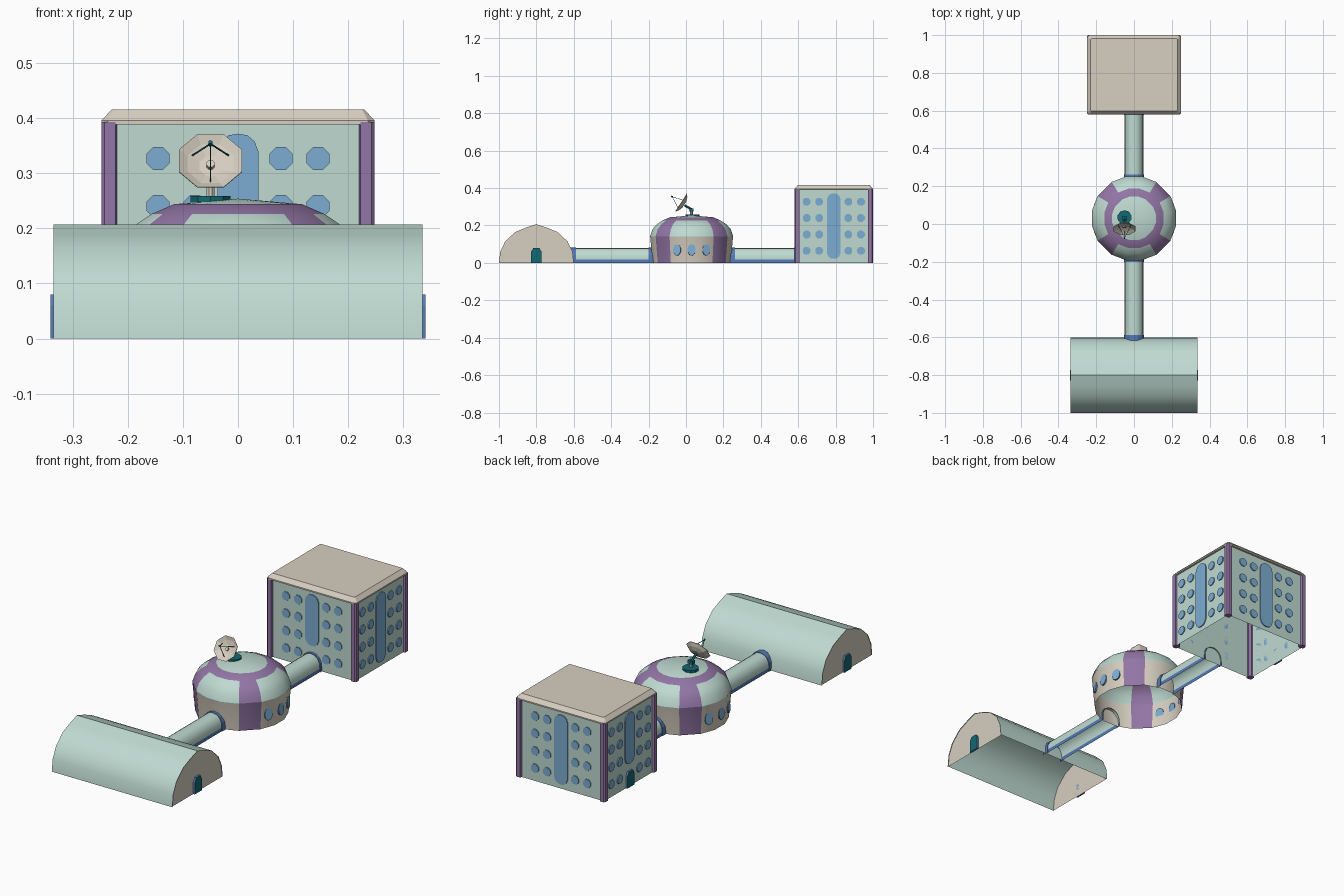
import bpy, bmesh, math
from mathutils import Vector, Matrix

if "Cube" in bpy.data.objects:
    bpy.data.objects.remove(bpy.data.objects["Cube"])

def material(name, rgb):
    m = bpy.data.materials.new(name)
    m.diffuse_color = (*rgb, 1)
    m.use_nodes = True
    m.node_tree.nodes["Principled BSDF"].inputs["Base Color"].default_value = m.diffuse_color
    return m

MINT = material("mint panel", (.52, .70, .64))
BEIGE = material("warm beige", (.68, .62, .53))
PURPLE = material("purple trim", (.29, .18, .38))
GLASS = material("window blue", (.20, .42, .65))
BLUE = material("frame blue", (.09, .20, .47))
TEAL = material("dark teal", (.006, .14, .17))

def build(name, verts, faces, mats, rule=None, smooth=None):
    me = bpy.data.meshes.new(name)
    me.from_pydata([tuple(v) for v in verts], [], faces)
    ob = bpy.data.objects.new(name, me)
    bpy.context.collection.objects.link(ob)
    for m in mats:
        me.materials.append(m)
    bm = bmesh.new()
    bm.from_mesh(me)
    bmesh.ops.recalc_face_normals(bm, faces=bm.faces)
    bm.to_mesh(me)
    bm.free()
    if rule:
        for p in me.polygons:
            p.material_index = rule(p)
    if smooth:
        bpy.ops.object.select_all(action='DESELECT')
        ob.select_set(True)
        bpy.context.view_layer.objects.active = ob
        bpy.ops.object.shade_smooth_by_angle(angle=math.radians(smooth))
    return ob

def extrude(name, outline, frame, depth, mats, rule=None, cap=True, closed=True, smooth=None):
    """Extrude a 2D outline along the local z of a frame matrix."""
    n = len(outline)
    v = [frame @ Vector((a, b, d)) for d in (0, depth) for a, b in outline]
    f = [(i, (i+1) % n, n+(i+1) % n, n+i) for i in range(n if closed else n-1)]
    if cap:
        f += [tuple(range(n)), tuple(range(n, 2*n))]
    return build(name, v, f, mats, rule, smooth)

def facing(pos, angle):
    """Local x runs sideways, y is up, z points outward at the given heading."""
    c, s = math.cos(angle), math.sin(angle)
    m = Matrix(((-s, 0, c, 0), (c, 0, s, 0), (0, 1, 0, 0), (0, 0, 0, 1)))
    return Matrix.Translation(pos) @ m

def ellipse(rx, ry, n, cx=0, cy=0):
    return [(cx+rx*math.cos(2*math.pi*(i+.5)/n), cy+ry*math.sin(2*math.pi*(i+.5)/n)) for i in range(n)]

def mirror(half):
    """Arch outline from its right half, listed from bottom to top."""
    return half + [(-a, b) for a, b in reversed(half) if a > 1e-6]

def box(name, lo, hi, mat):
    f = Matrix.Translation((0, 0, lo[2]))
    o = [(lo[0], lo[1]), (hi[0], lo[1]), (hi[0], hi[1]), (lo[0], hi[1])]
    return extrude(name, o, f, hi[2]-lo[2], [mat])

def rod(name, a, b, r, mat, n=6):
    d = Vector(b)-Vector(a)
    m = Matrix.Translation(a) @ d.to_track_quat('Z', 'Y').to_matrix().to_4x4()
    return extrude(name, ellipse(r, r, n), m, d.length, [mat])

RIGHT, BACK, LEFT, FRONT = 0, math.pi/2, math.pi, -math.pi/2
DOOR = mirror([(.028, 0), (.028, .06), (.016, .08)])

def door(name, pos, angle):
    # Teal leaf with blue sides
    out = Vector((math.cos(angle), math.sin(angle), 0))
    extrude(name, DOOR, facing(pos, angle), .009, [BLUE, TEAL],
            lambda p: 1 if p.normal.dot(out) > .9 else 0)

# Hangar: open-bottomed barrel shell with end walls
arch = mirror([(.2, 0), (.193, .06), (.167, .115), (.113, .165), (.057, .188), (0, .207)])
extrude("hangar_shell", arch, facing((-.335, -.8, 0), RIGHT), .67, [MINT], cap=False, closed=False, smooth=35)
for x, ang, side in ((.331, RIGHT, "right"), (-.331, LEFT, "left")):
    m = facing((x, -.8, 0), ang)
    build("hangar_wall_" + side, [m @ Vector((a, b, 0)) for a, b in arch], [tuple(range(len(arch)))], [BEIGE])
    door("hangar_door_" + side, (x, -.8, 0), ang)

# Dome: wall and roof rings, four diagonal ribs and a roof ring
angles = []
for q in range(4):
    angles += [math.radians(45+90*q+d) for d in (-13.5, 13.5, 34.5, 55.5)]
rings = [(.213, 0), (.225, .138), (.226, .142), (.213, .18), (.19, .206), (.16, .226), (.118, .244)]
CY = .03
dv = [(r*math.cos(a), CY+r*math.sin(a), z) for r, z in rings for a in angles]
df = [(k*16+i, k*16+(i+1) % 16, k*16+16+(i+1) % 16, k*16+16+i) for k in range(len(rings)-1) for i in range(16)]
dv.append((0, CY, .254))
df += [(96+i, 96+(i+1) % 16, 112) for i in range(16)]

def dome_rule(p):
    c = p.center
    if c.z > .242:
        return 0
    a = math.degrees(math.atan2(c.y-CY, c.x)) % 90
    if abs(a-45) < 13 or c.z > .222:
        return 2
    return 1 if c.z < .139 else 0
build("dome", dv, df, [MINT, BEIGE, PURPLE], dome_rule, smooth=28)

# Dome windows, three on each side
for base in (RIGHT, LEFT):
    for k in (-1, 0, 1):
        a = base+math.radians(21*k)
        r = .2145
        m = facing((r*math.cos(a), CY+r*math.sin(a), .07), a) @ Matrix.Rotation(-.087, 4, 'X')
        m = m @ Matrix.Translation((0, 0, -.001))
        extrude("dome_window", ellipse(.022, .031, 12), m, .007, [BLUE, GLASS],
                lambda p: 1 if len(p.vertices) > 4 else 0)

# Corridors with blue skirting and end collars
tube = mirror([(.05, 0), (.05, .018), (.048, .042), (.037, .064), (.02, .076), (0, .08)])
for name, y0, y1 in (("front_corridor", -.605, -.17), ("back_corridor", .23, .596)):
    extrude(name, tube, facing((0, y0, 0), BACK), y1-y0, [MINT, BLUE],
            lambda p: 1 if p.center.z < .018 else 0, cap=False, closed=False, smooth=40)
collar = [(a*1.06, b*1.03) for a, b in tube]
for y, w in ((-.617, .03), (-.201, .03), (.23, .032), (.578, .015)):
    extrude("corridor_collar", collar, facing((0, y, 0), BACK), w, [BLUE], closed=False, cap=False)
    n = len(tube)
    m = facing((0, y, 0), BACK)
    rim = [m @ Vector((a, b, d)) for d in (0, w) for o in (collar, tube) for a, b in o]
    build("collar_rim", rim, [(s+i, s+i+1, s+n+i+1, s+n+i) for s in (0, 2*n) for i in range(n-1)], [BLUE])

# Tower: recessed open-bottomed walls
TY, WX, WY = .79, .238, .2
extrude("tower_walls", [(-WX, TY-WY), (WX, TY-WY), (WX, TY+WY), (-WX, TY+WY)],
        Matrix.Identity(4), .392, [MINT], cap=False)
# Corner columns with bevelled inner edges
for sx in (-1, 1):
    for sy in (-1, 1):
        o = [(.216, .186), (.222, .21), (.242, .21), (.248, .204), (.248, .184), (.228, .18)]
        extrude("tower_column", [(sx*a, TY+sy*b) for a, b in o], Matrix.Identity(4), .393, [PURPLE])
# Roof slab with chamfered top
lv = []
for hx, hy, z, c in ((.248, .21, .389, .012), (.248, .21, .396, .012), (.229, .192, .416, .004)):
    o = [(hx, hy-c), (hx-c, hy), (c-hx, hy), (-hx, hy-c), (-hx, c-hy), (c-hx, -hy), (hx-c, -hy), (hx, c-hy)]
    lv += [(a, TY+b, z) for a, b in o]
lf = [(k*8+i, k*8+(i+1) % 8, k*8+8+(i+1) % 8, k*8+8+i) for k in (0, 1) for i in range(8)]
build("tower_roof", lv, lf+[tuple(range(8)), tuple(range(16, 24))], [BEIGE])

# Tower windows: four rows of octagons and a tall rounded strip per side
for ang, low in ((RIGHT, .022), (BACK, .022), (LEFT, .115), (FRONT, .115)):
    d = WX if ang in (RIGHT, LEFT) else WY
    m = facing((d*math.cos(ang), TY+d*math.sin(ang), 0), ang)
    for a in (-.145, -.078, .078, .145):
        for z in (.065, .152, .24, .327):
            extrude("tower_window", ellipse(.0225, .0225, 8, a, z), m, .005, [GLASS])
    top = mirror([(.037, .34), (.03, .358), (.017, .369), (0, .372)])
    strip = top + [(-a, low+.372-b) for a, b in top]
    extrude("tower_strip_window", strip, m, .005, [GLASS])
door("tower_door", (-WX, TY, 0), LEFT)

# Dish mount
X = -.05
rod("dish_base", (X, .035, .235), (X, .035, .259), .038, TEAL, 10)
rod("dish_post", (X, .03, .255), (X, .03, .288), .008, BEIGE, 8)
rod("dish_arm", (X, .034, .284), (X, -.008, .308), .006, TEAL)
box("dish_bracket", (X-.014, .018, .276), (X+.014, .04, .292), TEAL)

# Dish: shallow eight-sided bowl tilted up and forward
tilt = math.radians(33)
axis = Vector((0, -math.cos(tilt), math.sin(tilt)))
m = Matrix.Translation((X, -.025, .322)) @ axis.to_track_quat('Z', 'Y').to_matrix().to_4x4()
prof = [(.022, -.019), (.045, -.011), (.062, 0), (.062, .002), (.045, -.008), (.022, -.016)]
bv = [m @ Vector((a, b, z)) for r, z in prof for a, b in ellipse(r, r, 8)]
bf = [(k*8+i, k*8+(i+1) % 8, k*8+8+(i+1) % 8, k*8+8+i) for k in range(5) for i in range(8)]
build("dish_bowl", bv, bf+[tuple(range(8)), tuple(range(40, 48))], [BEIGE])
# Feed tripod and centre hub
tip = m @ Vector((0, 0, .058))
for k in range(3):
    a = math.radians(90+120*k)
    side = Vector((math.cos(a), 0, 0))*.038
    up = Vector((0, math.sin(tilt), math.cos(tilt)))*math.sin(a)*-.038
    rod("feed_leg", Vector((X, -.025, .322))+side-up*-1-axis*.01, tip, .0016, TEAL, 4)
rod("feed_tip", tip-axis*.004, tip+axis*.006, .004, TEAL)
rod("dish_hub", m @ Vector((0, 0, -.018)), m @ Vector((0, 0, -.008)), .008, BEIGE, 8)
